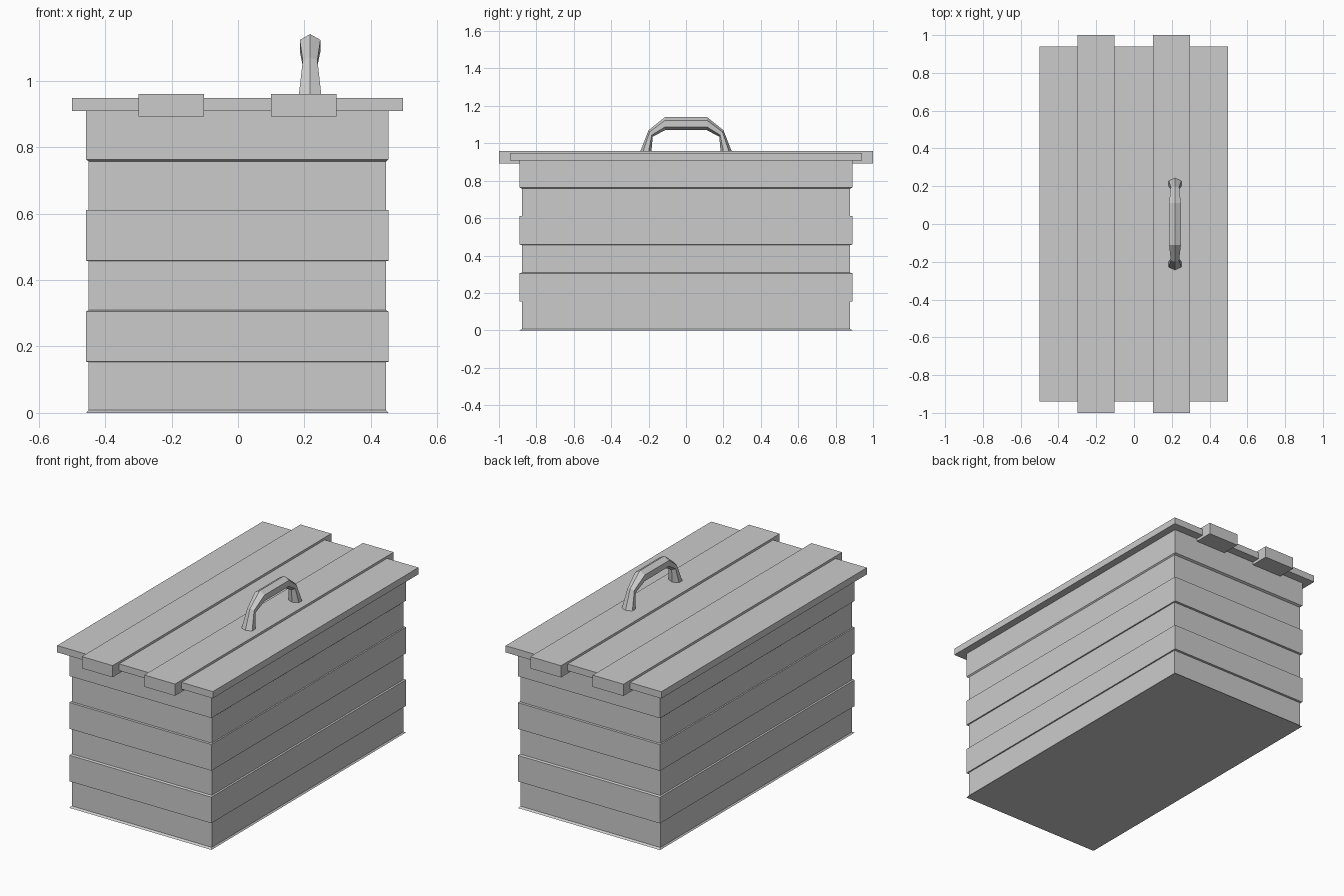
import bpy, bmesh
from mathutils import Vector

cube = bpy.data.objects.get("Cube")
if cube:
    bpy.data.objects.remove(cube, do_unlink=True)

grey = bpy.data.materials.new("plain grey")
grey.use_nodes = True
colour = (0.6, 0.6, 0.6, 1)
grey.diffuse_color = colour
grey.node_tree.nodes["Principled BSDF"].inputs["Base Color"].default_value = colour


def loft(name, rings):
    """Skin a list of point rings and cap both ends."""
    bm = bmesh.new()
    loops = [[bm.verts.new(p) for p in ring] for ring in rings]
    n = len(loops[0])
    for a, b in zip(loops, loops[1:]):
        for i in range(n):
            j = (i + 1) % n
            bm.faces.new((a[i], a[j], b[j], b[i]))
    bm.faces.new(loops[0])
    bm.faces.new(loops[-1])
    bmesh.ops.recalc_face_normals(bm, faces=bm.faces)
    mesh = bpy.data.meshes.new(name)
    bm.to_mesh(mesh)
    bm.free()
    mesh.materials.append(grey)
    obj = bpy.data.objects.new(name, mesh)
    bpy.context.collection.objects.link(obj)
    return obj


def rect(x0, x1, y, z):
    return [(x0, -y, z), (x1, -y, z), (x1, y, z), (x0, y, z)]


# Crate body: alternating recessed and protruding boards
def board_ring(wide, z):
    half_x, half_y = (0.455, 0.89) if wide else (0.448, 0.877)
    return rect(-half_x - 0.002, half_x - 0.002, half_y, z)


levels = [(True, 0), (False, 0.008),
          (False, 0.153), (True, 0.154), (True, 0.305), (False, 0.309),
          (False, 0.457), (True, 0.458), (True, 0.61), (False, 0.611),
          (False, 0.757), (True, 0.763), (True, 0.91)]
loft("crate_body", [board_ring(w, z) for w, z in levels])

# Lid planks: thick long ones between thin short ones
edges = [-0.5, -0.3, -0.103, 0.1, 0.297, 0.497]
for i, (x0, x1) in enumerate(zip(edges, edges[1:])):
    y, low, high = (1.0, 0.892, 0.96) if i % 2 else (0.94, 0.908, 0.947)
    loft(f"lid_plank_{i + 1}", [rect(x0, x1, y, low), rect(x0, x1, y, high)])

# Handle: six-sided bar; each station is (outer y, z), (inner y, z), half width
half = [((0.245, 0.955), (0.185, 0.955), 0.034),
        ((0.2, 1.07), (0.178, 1.035), 0.022),
        ((0.112, 1.14), (0.112, 1.07), 0.031)]
stations = [(o, i, w, 1) for o, i, w in half] + [(o, i, w, -1) for o, i, w in reversed(half)]
section = [(0, 0), (0.25, 1), (0.75, 1), (1, 0), (0.75, -1), (0.25, -1)]
rings = []
for outer, inner, width, side in stations:
    ring = []
    for t, s in section:
        p = Vector(outer).lerp(Vector(inner), t)
        ring.append((0.217 + s * width, side * p.x, p.y))
    rings.append(ring)
loft("lid_handle", rings)
